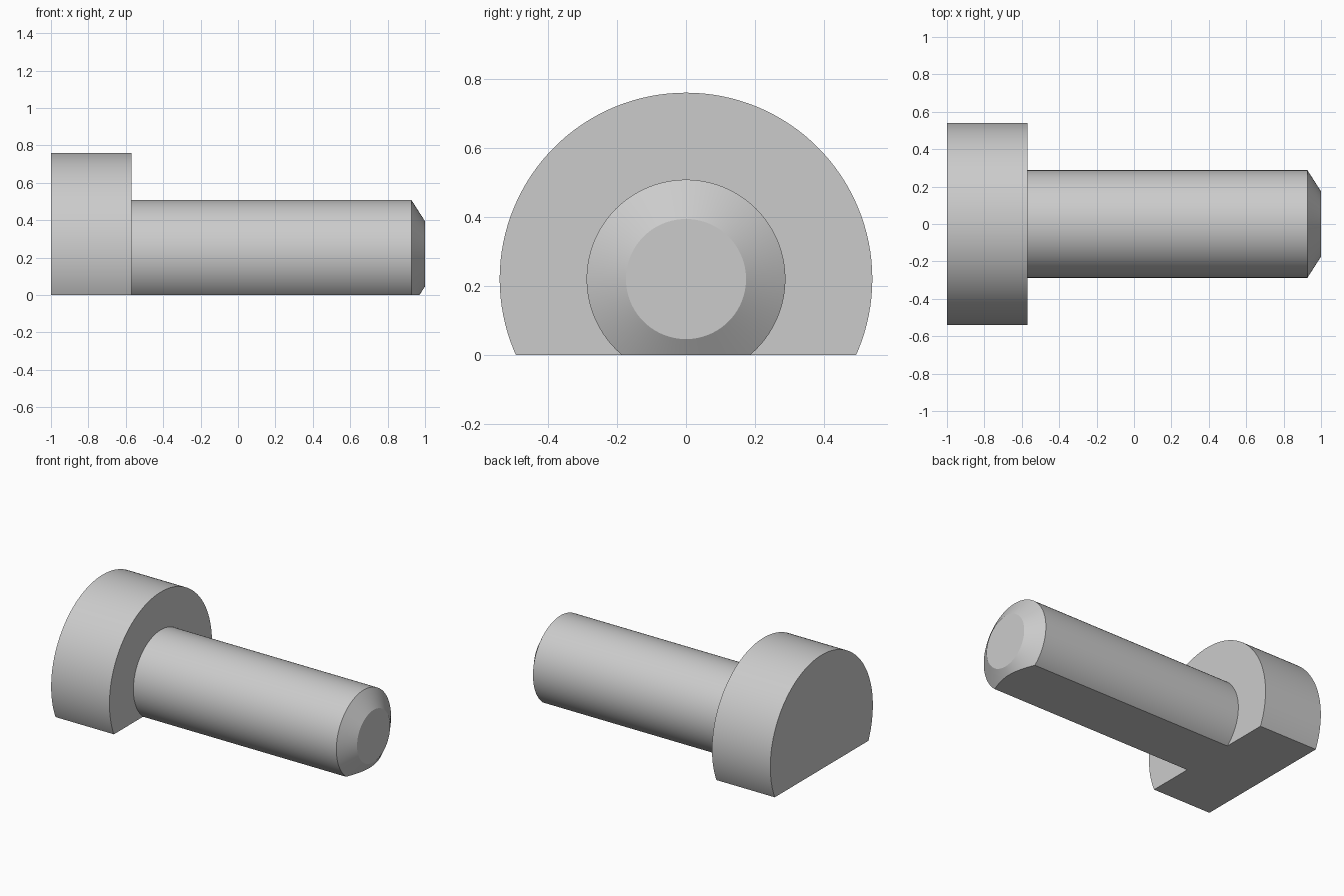
import bpy
import bmesh
import math
from mathutils import Vector

cube = bpy.data.objects.get("Cube")
if cube:
    bpy.data.objects.remove(cube, do_unlink=True)

AXIS_Z = 0.22      # height of the pin's axis above the flat
SEGMENTS = 128

# Material
steel = bpy.data.materials.new("plain_grey")
steel.use_nodes = True
grey = (0.6, 0.6, 0.6, 1.0)
steel.diffuse_color = grey
steel.node_tree.nodes["Principled BSDF"].inputs["Base Color"].default_value = grey

# Half profile (x, radius): head, shaft, chamfered tip
profile = [(-1.0, 0.0), (-1.0, 0.54), (-0.57, 0.54), (-0.57, 0.288),
           (0.927, 0.288), (1.0, 0.174), (1.0, 0.0)]

# Turn the profile around the x axis
bm = bmesh.new()
verts = [bm.verts.new((x, 0, AXIS_Z + r)) for x, r in profile]
edges = [bm.edges.new(pair) for pair in zip(verts, verts[1:])]
bmesh.ops.spin(bm, geom=verts + edges, cent=(0, 0, AXIS_Z), axis=(1, 0, 0),
               angle=math.tau, steps=SEGMENTS)
bmesh.ops.remove_doubles(bm, verts=bm.verts[:], dist=1e-5)

# Merge the end fans into single flat discs
for end in (-1.0, 1.0):
    disc = [f for f in bm.faces
            if all(abs(v.co.x - end) < 1e-4 for v in f.verts)]
    bmesh.ops.dissolve_faces(bm, faces=disc, use_verts=True)

# Cut the flat underside and close it
bmesh.ops.bisect_plane(bm, geom=bm.verts[:] + bm.edges[:] + bm.faces[:],
                       plane_co=Vector((0, 0, 0)), plane_no=Vector((0, 0, 1)),
                       clear_inner=True)
rim = [e for e in bm.edges if e.is_boundary]
bmesh.ops.holes_fill(bm, edges=rim, sides=0)
bmesh.ops.recalc_face_normals(bm, faces=bm.faces[:])

mesh = bpy.data.meshes.new("flat_sided_pin")
bm.to_mesh(mesh)
bm.free()
mesh.materials.append(steel)
pin = bpy.data.objects.new("flat_sided_pin", mesh)
bpy.context.collection.objects.link(pin)

# Smooth round walls, crisp rims
bpy.ops.object.select_all(action='DESELECT')
pin.select_set(True)
bpy.context.view_layer.objects.active = pin
bpy.ops.object.shade_smooth_by_angle(angle=math.radians(20))
